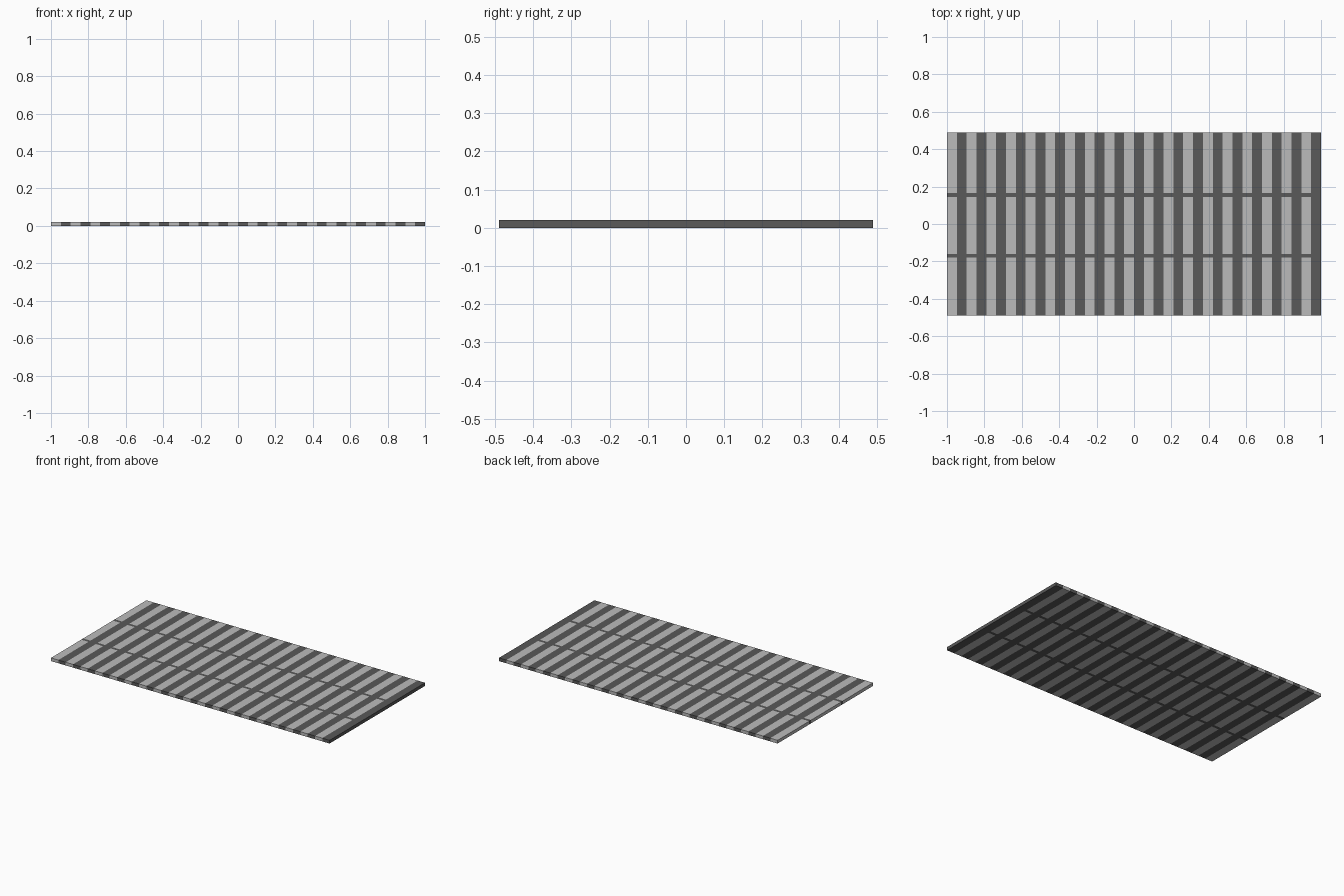
import bpy
import bmesh
from mathutils import Matrix

if "Cube" in bpy.data.objects:
    bpy.data.objects.remove(bpy.data.objects["Cube"])

PAIRS = 19                 # alternating light / dark strips
W = 2.0 / (2 * PAIRS)      # strip width
Y = 0.489                  # half depth
H = 0.021                  # thickness
RODS = [(-0.18, -0.16), (0.145, 0.165)]
PANELS = [(-Y, -0.18), (-0.16, 0.145), (0.165, Y)]


def material(name, value, alpha=1.0):
    mat = bpy.data.materials.new(name)
    mat.diffuse_color = (value, value, value, alpha)
    mat.use_nodes = True
    mat.node_tree.nodes["Principled BSDF"].inputs["Base Color"].default_value = mat.diffuse_color
    return mat


def boxes(name, spans, mat):
    """One object made of boxes given as (x0, x1, y0, y1)."""
    bm = bmesh.new()
    for x0, x1, y0, y1 in spans:
        place = Matrix.Translation(((x0 + x1) / 2, (y0 + y1) / 2, H / 2))
        size = Matrix.Diagonal((x1 - x0, y1 - y0, H, 1))
        bmesh.ops.create_cube(bm, size=1, matrix=place @ size)
    mesh = bpy.data.meshes.new(name)
    bm.to_mesh(mesh)
    bm.free()
    mesh.materials.append(mat)
    obj = bpy.data.objects.new(name, mesh)
    bpy.context.collection.objects.link(obj)


dark = material("dark_metal", 0.1)
light = material("light_infill", 0.5, 0.8)
starts = [-1 + 2 * W * i for i in range(PAIRS)]

# full-depth dark slats
boxes("slats", [(x + W, x + 2 * W, -Y, Y) for x in starts], dark)

# narrow cross rods bridging the slats
boxes("cross_rods", [(x, x + W, a, b) for x in starts for a, b in RODS], dark)

# light panels filling the openings
boxes("infill_panels", [(x, x + W, a, b) for x in starts for a, b in PANELS], light)
